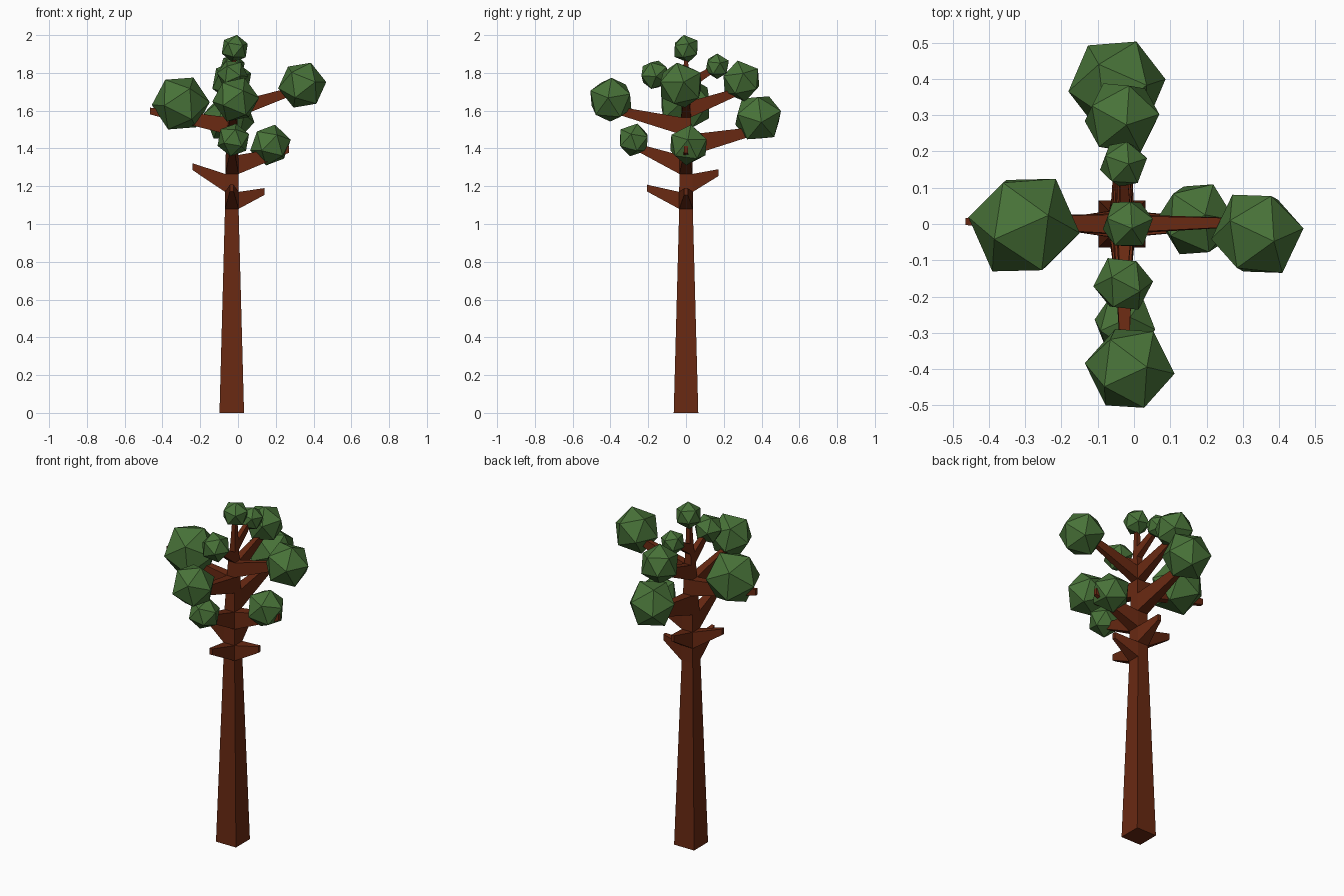
import bpy, bmesh, random
from mathutils import Vector, Euler

if "Cube" in bpy.data.objects:
    bpy.data.objects.remove(bpy.data.objects["Cube"])

random.seed(4)


def material(name, rgb):
    m = bpy.data.materials.new(name)
    m.diffuse_color = (*rgb, 1)
    m.use_nodes = True
    m.node_tree.nodes["Principled BSDF"].inputs["Base Color"].default_value = m.diffuse_color
    return m


BARK = material("bark", (0.14, 0.022, 0.006))
LEAF = material("leaf", (0.065, 0.17, 0.04))


def add_object(name, bm, mat):
    bmesh.ops.recalc_face_normals(bm, faces=bm.faces)
    me = bpy.data.meshes.new(name)
    bm.to_mesh(me)
    bm.free()
    me.materials.append(mat)
    ob = bpy.data.objects.new(name, me)
    bpy.context.collection.objects.link(ob)
    return ob


# Trunk: square rings (height, half width, centre x)
rings = [(0, .065, -.033), (1.08, .036, -.033), (1.17, .036, -.033),
         (1.265, .035, -.032), (1.365, .033, -.032), (1.475, .029, -.03),
         (1.565, .026, -.029), (1.65, .022, -.027), (1.71, .018, -.025),
         (1.77, .015, -.023), (1.92, .009, -.02)]
corners = [(-1, -1), (1, -1), (1, 1), (-1, 1)]
sides = ["-y", "+x", "+y", "-x"]
bm = bmesh.new()
loops = [[bm.verts.new((cx + a * h, b * h, z)) for a, b in corners]
         for z, h, cx in rings]
wall = {}
for k in range(len(loops) - 1):
    for i, side in enumerate(sides):
        j = (i + 1) % 4
        wall[k, side] = bm.faces.new((loops[k][i], loops[k][j],
                                      loops[k + 1][j], loops[k + 1][i]))
bm.faces.new(loops[0][::-1])
bm.faces.new(loops[-1])

# Branches: a trunk wall is extruded and shrunk to a tip (trunk section, side, tip centre)
branches = [(1, "+x", (.14, 0, 1.172)), (1, "-y", (-.033, -.206, 1.19)),
            (2, "-x", (-.24, 0, 1.303)), (2, "+y", (-.033, .172, 1.272)),
            (3, "+x", (.27, 0, 1.395)), (3, "-y", (-.03, -.27, 1.41)),
            (4, "+y", (-.03, .40, 1.50)),
            (5, "-x", (-.465, .007, 1.598)), (5, "-y", (-.025, -.40, 1.61)),
            (6, "+x", (.34, .005, 1.72)), (6, "+y", (-.03, .30, 1.71)),
            (7, "-y", (-.03, -.165, 1.78)), (8, "+y", (-.03, .16, 1.83))]
for k, side, tip in branches:
    face = bmesh.ops.extrude_discrete_faces(bm, faces=[wall[k, side]])["faces"][0]
    mid = face.calc_center_median()
    across = 1 if "x" in side else 0
    for v in face.verts:
        d = v.co - mid
        p = Vector(tip)
        p[across] += .01 if d[across] > 0 else -.01
        p.z += .018 if d.z > 0 else -.018
        v.co = p
add_object("trunk_and_branches", bm, BARK)

# Foliage: faceted icosahedra (centre, radius)
clumps = [((-.017, 0, 1.928), .075), ((-.303, -.003, 1.638), .155),
          ((.34, -.027, 1.735), .129), ((.172, .013, 1.418), .111),
          ((-.047, .382, 1.562), .137), ((-.033, .293, 1.757), .111),
          ((-.029, .165, 1.835), .069), ((-.03, -.165, 1.79), .083),
          ((-.012, -.398, 1.658), .125), ((-.025, -.277, 1.445), .09)]
for n, (centre, r) in enumerate(clumps, 1):
    bm = bmesh.new()
    bmesh.ops.create_icosphere(bm, subdivisions=1, radius=r)
    turn = Euler([random.uniform(0, 6.28) for _ in range(3)]) if n > 1 else Euler((.2, .1, .3))
    bmesh.ops.rotate(bm, verts=bm.verts, matrix=turn.to_matrix())
    bmesh.ops.translate(bm, verts=bm.verts, vec=centre)
    add_object(f"leaf_clump_{n}", bm, LEAF)
